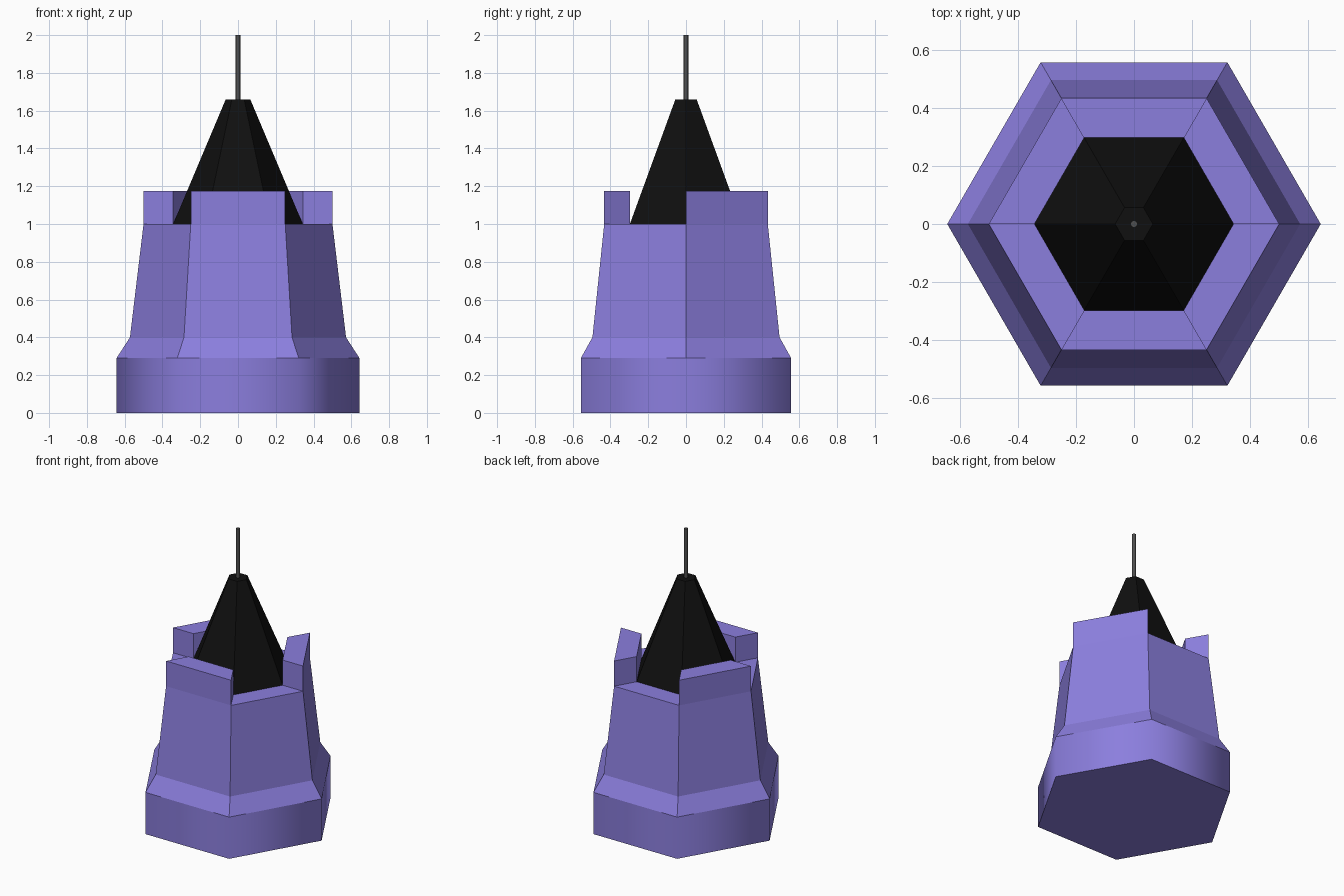
import bpy, bmesh
from math import cos, sin, radians, pi

if "Cube" in bpy.data.objects:
    bpy.data.objects.remove(bpy.data.objects["Cube"])


def material(name, rgb):
    m = bpy.data.materials.new(name)
    m.diffuse_color = (*rgb, 1)
    m.use_nodes = True
    m.node_tree.nodes["Principled BSDF"].inputs["Base Color"].default_value = m.diffuse_color
    return m


def hex_point(r, i, z):
    a = radians(60 * i)
    return (r * cos(a), r * sin(a), z)


def finish(name, bm, mat):
    bmesh.ops.recalc_face_normals(bm, faces=bm.faces)
    mesh = bpy.data.meshes.new(name)
    bm.to_mesh(mesh)
    bm.free()
    mesh.materials.append(mat)
    obj = bpy.data.objects.new(name, mesh)
    bpy.context.collection.objects.link(obj)
    return obj


def lathe(name, profile, mat, sides=6, smooth_bands=()):
    """Stack rings of (radius, z), capped at both ends."""
    bm = bmesh.new()
    rings = [[bm.verts.new((r * cos(2 * pi * i / sides), r * sin(2 * pi * i / sides), z))
              for i in range(sides)] for r, z in profile]
    for k in range(len(rings) - 1):
        lo, hi = rings[k], rings[k + 1]
        for i in range(sides):
            j = (i + 1) % sides
            f = bm.faces.new((lo[i], lo[j], hi[j], hi[i]))
            f.smooth = k in smooth_bands
    bm.faces.new(rings[0][::-1])
    bm.faces.new(rings[-1])
    # Keep ring borders and flat bands crisp; only smooth bands blend
    for e in bm.edges:
        e.smooth = all(f.smooth for f in e.link_faces)
    return finish(name, bm, mat)


def merlon(name, i, mat):
    """Raised wall along one hexagon side, with radial ends."""
    bm = bmesh.new()
    lo, hi = [[bm.verts.new(hex_point(r, n, z))
               for r, n in ((0.343, i), (0.5, i), (0.5, i + 1), (0.343, i + 1))]
              for z in (1.0, 1.175)]
    bm.faces.new(lo[::-1])
    bm.faces.new(hi)
    for a in range(4):
        b = (a + 1) % 4
        bm.faces.new((lo[a], lo[b], hi[b], hi[a]))
    return finish(name, bm, mat)


purple = material("purple", (0.26, 0.21, 0.73))
black = material("black", (0.005, 0.005, 0.005))
grey = material("dark_grey", (0.08, 0.08, 0.08))

# Tower body: smooth-shaded plinth, flare, tapering wall
lathe("tower_body", [(0.643, 0), (0.643, 0.29), (0.572, 0.4), (0.5, 1.0)],
      purple, smooth_bands=(0,))

# Three merlons on alternating sides
for side, label in ((0, "back_right"), (2, "back_left"), (4, "front")):
    merlon("merlon_" + label, side, purple)

# Roof and needle
lathe("roof", [(0.343, 1.0), (0.065, 1.66)], black)
lathe("needle", [(0.012, 1.655), (0.012, 2.0)], grey, sides=12, smooth_bands=(0,))
